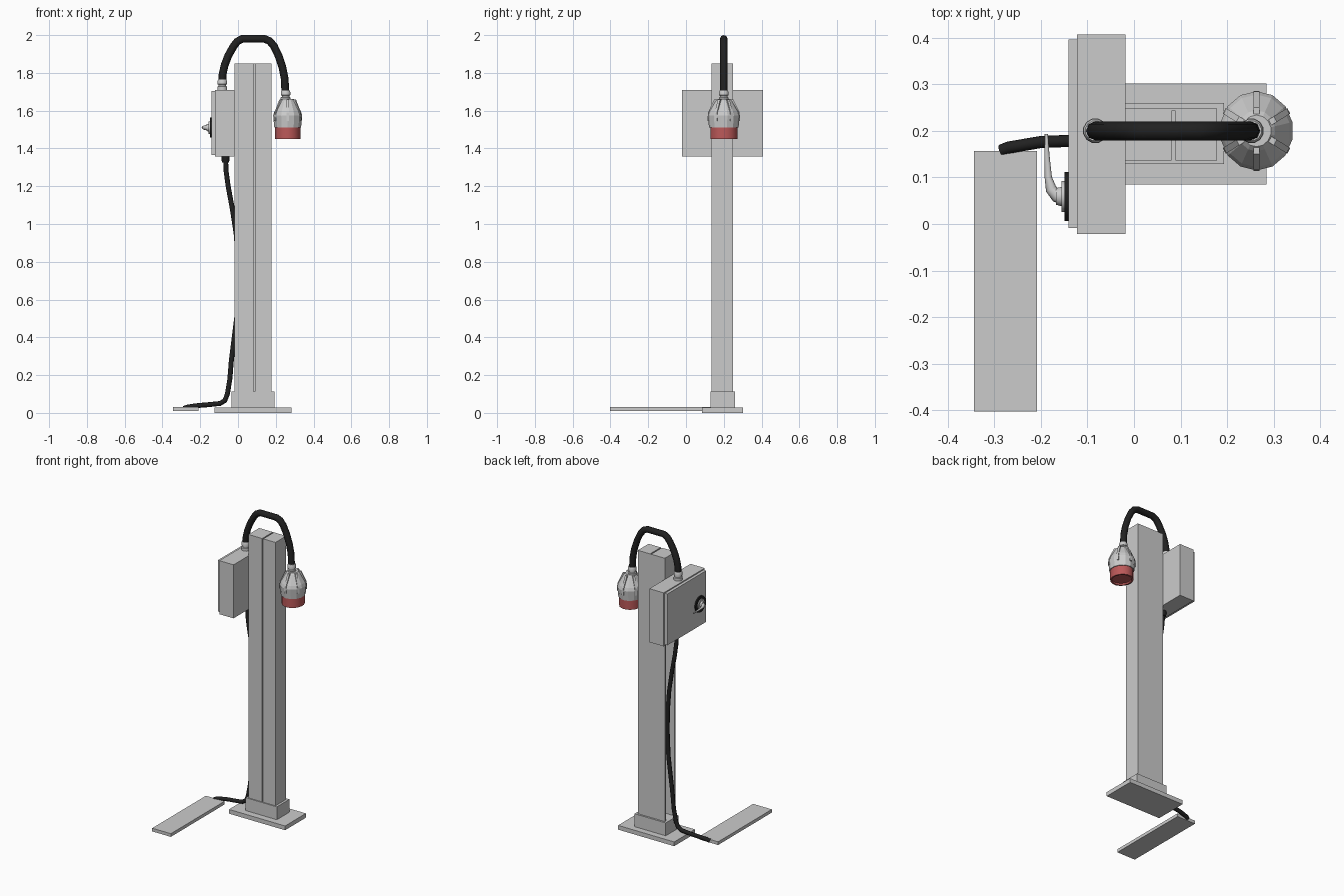
import bpy, bmesh, math
from mathutils import Vector, Matrix

if "Cube" in bpy.data.objects:
    bpy.data.objects.remove(bpy.data.objects["Cube"])


def material(name, rgb):
    m = bpy.data.materials.new(name)
    m.diffuse_color = (*rgb, 1)
    m.use_nodes = True
    m.node_tree.nodes["Principled BSDF"].inputs["Base Color"].default_value = m.diffuse_color
    return m


BLACK = material("black_rubber", (0.015, 0.015, 0.015))
RED = material("red_plastic", (0.5, 0.1, 0.1))


def finish(name, bm, mat=None, smooth=False):
    bmesh.ops.recalc_face_normals(bm, faces=bm.faces)
    me = bpy.data.meshes.new(name)
    bm.to_mesh(me)
    bm.free()
    ob = bpy.data.objects.new(name, me)
    bpy.context.collection.objects.link(ob)
    if mat:
        me.materials.append(mat)
    if smooth:
        bpy.context.view_layer.objects.active = ob
        bpy.ops.object.select_all(action='DESELECT')
        ob.select_set(True)
        bpy.ops.object.shade_smooth_by_angle(angle=math.radians(35))
    return ob


def box(name, x, y, z):
    bm = bmesh.new()
    bmesh.ops.create_cube(bm, size=1)
    for v in bm.verts:
        v.co = [(r[0] + r[1]) / 2 + c * (r[1] - r[0]) for c, r in zip(v.co, (x, y, z))]
    return finish(name, bm)


def prism(name, outline, z0, z1):
    bm = bmesh.new()
    face = bm.faces.new([bm.verts.new((x, y, z0)) for x, y in outline])
    ext = bmesh.ops.extrude_face_region(bm, geom=[face])
    verts = [g for g in ext["geom"] if isinstance(g, bmesh.types.BMVert)]
    bmesh.ops.translate(bm, verts=verts, vec=(0, 0, z1 - z0))
    return finish(name, bm)


def lathe(name, profile, sides, matrix, mat=None, smooth=False):
    """Solid of revolution about local z from (radius, height) pairs."""
    bm = bmesh.new()
    rings = []
    for r, z in profile:
        rings.append([bm.verts.new((r * math.cos((i + .5) * math.tau / sides),
                                    r * math.sin((i + .5) * math.tau / sides), z))
                      for i in range(sides)])
    for a, b in zip(rings, rings[1:]):
        for i in range(sides):
            j = (i + 1) % sides
            bm.faces.new((a[i], a[j], b[j], b[i]))
    bm.faces.new(rings[0])
    bm.faces.new(rings[-1])
    bm.transform(matrix)
    return finish(name, bm, mat, smooth)


def tube(name, pts, radius, mat=None):
    cu = bpy.data.curves.new(name, 'CURVE')
    cu.dimensions = '3D'
    cu.bevel_depth = radius
    cu.bevel_resolution = 2
    cu.use_fill_caps = True
    sp = cu.splines.new('POLY')
    sp.points.add(len(pts) - 1)
    for p, q in zip(sp.points, pts):
        p.co = (*q[:3], 1)
        p.radius = q[3] if len(q) > 3 else 1
    ob = bpy.data.objects.new(name, cu)
    bpy.context.collection.objects.link(ob)
    if mat:
        cu.materials.append(mat)
    bpy.ops.object.select_all(action='DESELECT')
    ob.select_set(True)
    bpy.context.view_layer.objects.active = ob
    bpy.ops.object.convert(target='MESH')
    bpy.ops.object.shade_smooth_by_angle(angle=math.radians(50))


# Base, floor pad and sleeve
box("base_plate", (-0.125, 0.284), (0.085, 0.302), (0, 0.028))
box("foot_pad", (-0.344, -0.208), (-0.403, 0.157), (0.011, 0.032))
box("post_sleeve", (-0.034, 0.193), (0.129, 0.26), (0.028, 0.113))

# Post: front slot over the full height, cable channel on the left side below the box
X0, X1, Y0, Y1 = -0.019, 0.178, 0.136, 0.248
slot = [(0.081, Y0), (0.081, 0.243), (0.089, 0.243), (0.089, Y0), (X1, Y0), (X1, Y1)]
prism("post_lower", [(X0, Y0)] + slot + [(X0, Y1), (X0, Y1 - .012), (0.045, Y1 - .012),
                                         (0.045, Y0 + .012), (X0, Y0 + .012)], 0.028, 1.29)
prism("post_upper", [(X0, Y0)] + slot + [(X0, Y1)], 1.29, 1.85)

# Switch box
box("switch_box", (-0.122, -0.018), (-0.021, 0.407), (1.357, 1.71))
box("switch_box_lid", (-0.141, -0.122), (-0.009, 0.396), (1.365, 1.703))

# Rotary switch on the lid, axis towards -x
knob = Matrix.Translation((-0.14, 0.059, 1.51)) @ Matrix.Rotation(-math.pi / 2, 4, 'Y')
lathe("switch_dial", [(0.053, 0), (0.053, 0.009)], 24, knob, BLACK, True)
lathe("switch_hub", [(0.034, 0.009), (0.034, 0.016), (0.021, 0.016), (0.018, 0.027)], 20, knob, None, True)
tube("switch_lever", [(-0.15, 0.055, 1.51, 1.2), (-0.166, 0.06, 1.51, 1.15), (-0.178, 0.075, 1.51, 1),
                      (-0.184, 0.1, 1.51, .65), (-0.187, 0.15, 1.51, .45), (-0.188, 0.193, 1.51, .3)], 0.012)

# Hose arch over the post
Y = 0.2
arch = [(-0.083, 1.745), (-0.082, 1.79), (-0.071, 1.84), (-0.052, 1.89), (-0.024, 1.94),
        (-0.004, 1.966), (0.022, 1.98), (0.14, 1.98), (0.167, 1.969), (0.19, 1.942),
        (0.215, 1.89), (0.235, 1.83), (0.247, 1.77), (0.251, 1.69)]
tube("hose", [(x, Y, z) for x, z in arch], 0.0205, BLACK)

# Hose fittings
fitting = [(0.027, 0), (0.027, 0.018), (0.021, 0.02), (0.021, 0.028), (0.026, 0.03),
           (0.026, 0.047), (0.022, 0.055)]
lathe("fitting_box", fitting, 12, Matrix.Translation((-0.083, Y, 1.71)), None, True)
lathe("fitting_plug", fitting, 12, Matrix.Translation((0.252, Y, 1.652)), None, True)

# Plug housing with ribs and red collar
plug = Matrix.Translation((0.263, Y, 0)) @ Matrix.Diagonal((0.93, 1, 1, 1))
lathe("plug_housing", [(0.078, 1.51), (0.085, 1.575), (0.078, 1.595), (0.044, 1.652), (0.034, 1.662)],
      14, plug)
lathe("plug_collar", [(0.062, 1.46), (0.062, 1.449), (0.073, 1.449), (0.073, 1.511)], 16, plug, RED, True)
bm = bmesh.new()
for i in range(6):
    rot = plug @ Matrix.Rotation((i + .5) * math.tau / 6, 4, 'Z')
    side = [(0.036, 1.66), (0.05, 1.66), (0.084, 1.59), (0.086, 1.545), (0.07, 1.545)]
    a, b = [[bm.verts.new(rot @ Vector((r, s, z))) for r, z in side] for s in (-0.007, 0.007)]
    bm.faces.new(a)
    bm.faces.new(b)
    for k in range(5):
        n = (k + 1) % 5
        bm.faces.new((a[k], a[n], b[n], b[k]))
finish("plug_ribs", bm)

# Supply cable from the box through the channel to the floor pad
lathe("cable_gland", [(0.018, 1.325), (0.021, 1.335), (0.021, 1.36)], 12,
      Matrix.Translation((-0.066, 0.19, 0)), BLACK, True)
cable = [(-0.066, .19, 1.35), (-0.063, .19, 1.28), (-0.052, .19, 1.2), (-0.03, .19, 1.08),
         (-0.01, .19, 0.95), (0, .19, 0.82), (0.002, .19, 0.68), (-0.005, .19, 0.52),
         (-0.02, .19, 0.4), (-0.035, .19, 0.28), (-0.043, .188, 0.18), (-0.056, .184, 0.1),
         (-0.07, .182, 0.065), (-0.095, .18, 0.05), (-0.15, .178, 0.044), (-0.2, .176, 0.04),
         (-0.235, .17, 0.036), (-0.27, .164, 0.03), (-0.285, .158, 0.024)]
tube("supply_cable", cable, 0.013, BLACK)
